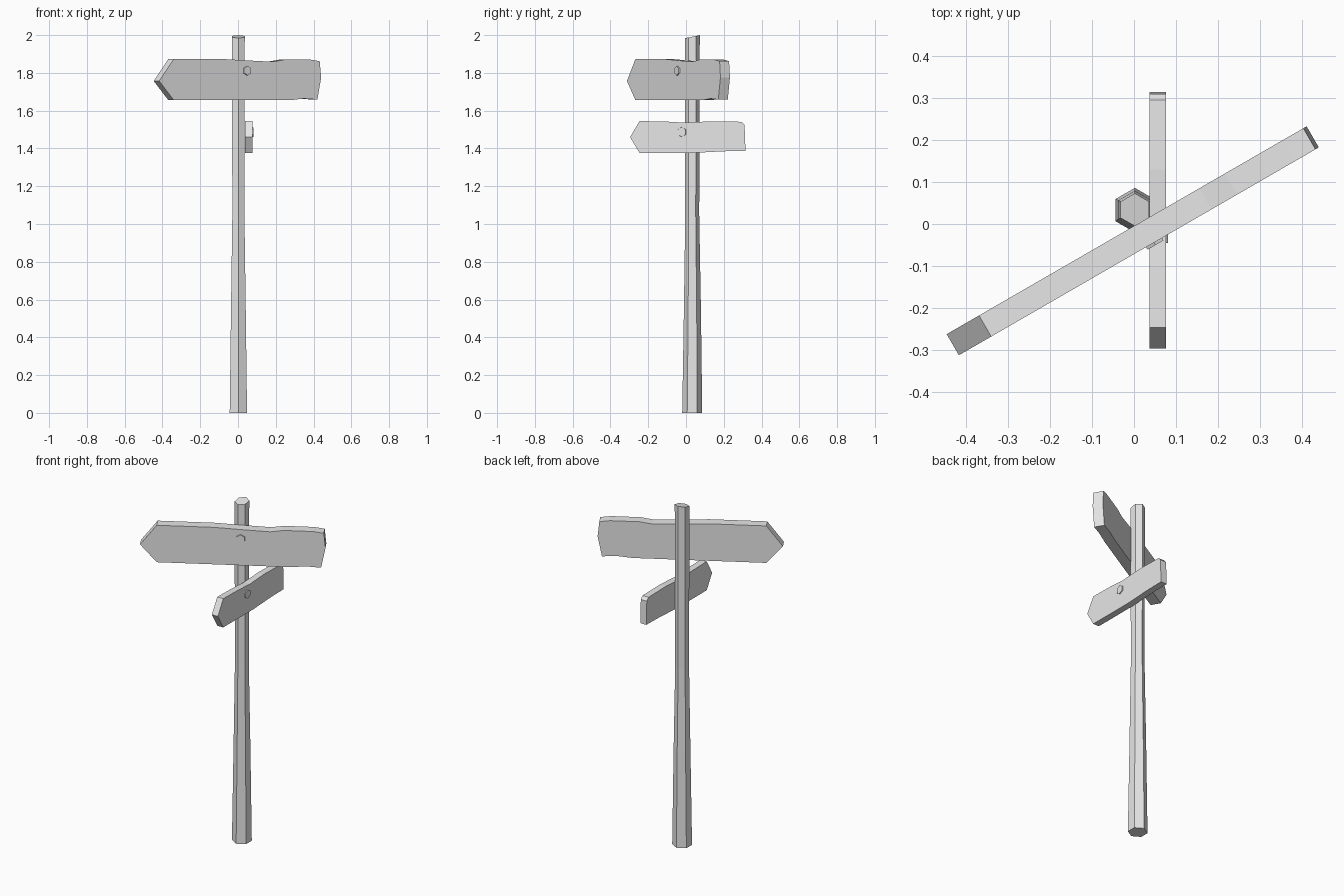
import bpy, bmesh
from math import radians, pi, sin, cos
from mathutils import Matrix

if "Cube" in bpy.data.objects:
    bpy.data.objects.remove(bpy.data.objects["Cube"])

GREY = (0.8, 0.8, 0.8, 1)
grey = bpy.data.materials.new("plain_grey")
grey.use_nodes = True
grey.diffuse_color = GREY
grey.node_tree.nodes["Principled BSDF"].inputs["Base Color"].default_value = GREY


def finish(name, bm):
    bmesh.ops.recalc_face_normals(bm, faces=bm.faces)
    mesh = bpy.data.meshes.new(name)
    bm.to_mesh(mesh)
    bm.free()
    mesh.materials.append(grey)
    obj = bpy.data.objects.new(name, mesh)
    bpy.context.collection.objects.link(obj)
    return obj


def place(obj, location, angle):
    obj.location = location
    obj.rotation_euler.z = radians(angle)


def post(name, rings):
    """Six-sided loft through (z, radius, centre y); the top is cut at a slant."""
    bm = bmesh.new()
    loops = []
    for z, r, cy in rings:
        slant = 0.2 if z > 1.9 else 0
        ring = []
        for i in range(6):
            a = pi / 2 + i * pi / 3
            dy = r * sin(a)
            ring.append(bm.verts.new((0.002 + r * cos(a), cy + dy, z + slant * dy)))
        loops.append(ring)
    for low, high in zip(loops, loops[1:]):
        for i in range(6):
            j = (i + 1) % 6
            bm.faces.new((low[i], low[j], high[j], high[i]))
    bm.faces.new(loops[0])
    bm.faces.new(loops[-1])
    return finish(name, bm)


def board(name, outline, thickness, location, angle):
    """Plank with an arrow end, its outline drawn along its length and height."""
    bm = bmesh.new()
    face = bm.faces.new([bm.verts.new((u, -thickness / 2, z)) for u, z in outline])
    out = bmesh.ops.extrude_face_region(bm, geom=[face])
    moved = [v for v in out["geom"] if isinstance(v, bmesh.types.BMVert)]
    bmesh.ops.translate(bm, verts=moved, vec=(0, thickness, 0))
    place(finish(name, bm), location, angle)


def bolt(name, u, z, thickness, height, location, angle):
    """Hexagonal bolt head on the front of a board."""
    bm = bmesh.new()
    depth = height + 0.01
    bmesh.ops.create_cone(bm, cap_ends=True, segments=6, radius1=0.027,
                          radius2=0.025, depth=depth)
    turn = Matrix.Rotation(pi / 2, 4, "X")
    shift = Matrix.Translation((u, -thickness / 2 - height + depth / 2, z))
    bmesh.ops.transform(bm, matrix=shift @ turn, verts=bm.verts)
    place(finish(name, bm), location, angle)


# Tapered post with a narrow waist
post("post", [(0, 0.053, 0.033), (0.55, 0.045, 0.034), (1.05, 0.037, 0.033),
              (1.5, 0.038, 0.033), (1.992, 0.039, 0.034)])

# Upper sign
UPPER = ((-0.003, -0.04, 0), 30)
board("upper_sign", [
    (-0.495, 1.757), (-0.406, 1.656), (0.31, 1.656), (0.39, 1.664), (0.472, 1.659),
    (0.495, 1.775), (0.486, 1.862), (0.43, 1.870), (0.27, 1.870), (0.2, 1.859),
    (0.04, 1.866), (-0.1, 1.873), (-0.406, 1.873)], 0.058, *UPPER)
bolt("upper_bolt", 0.042, 1.812, 0.058, 0.007, *UPPER)

# Lower sign
LOWER = ((0.057, 0, 0), 90)
board("lower_sign", [
    (-0.296, 1.460), (-0.246, 1.376), (0.03, 1.376), (0.2, 1.385), (0.315, 1.387),
    (0.31, 1.524), (0.295, 1.541), (0.13, 1.544), (0, 1.536), (-0.1, 1.542),
    (-0.246, 1.545)], 0.039, *LOWER)
bolt("lower_bolt", -0.023, 1.487, 0.039, 0.005, *LOWER)
